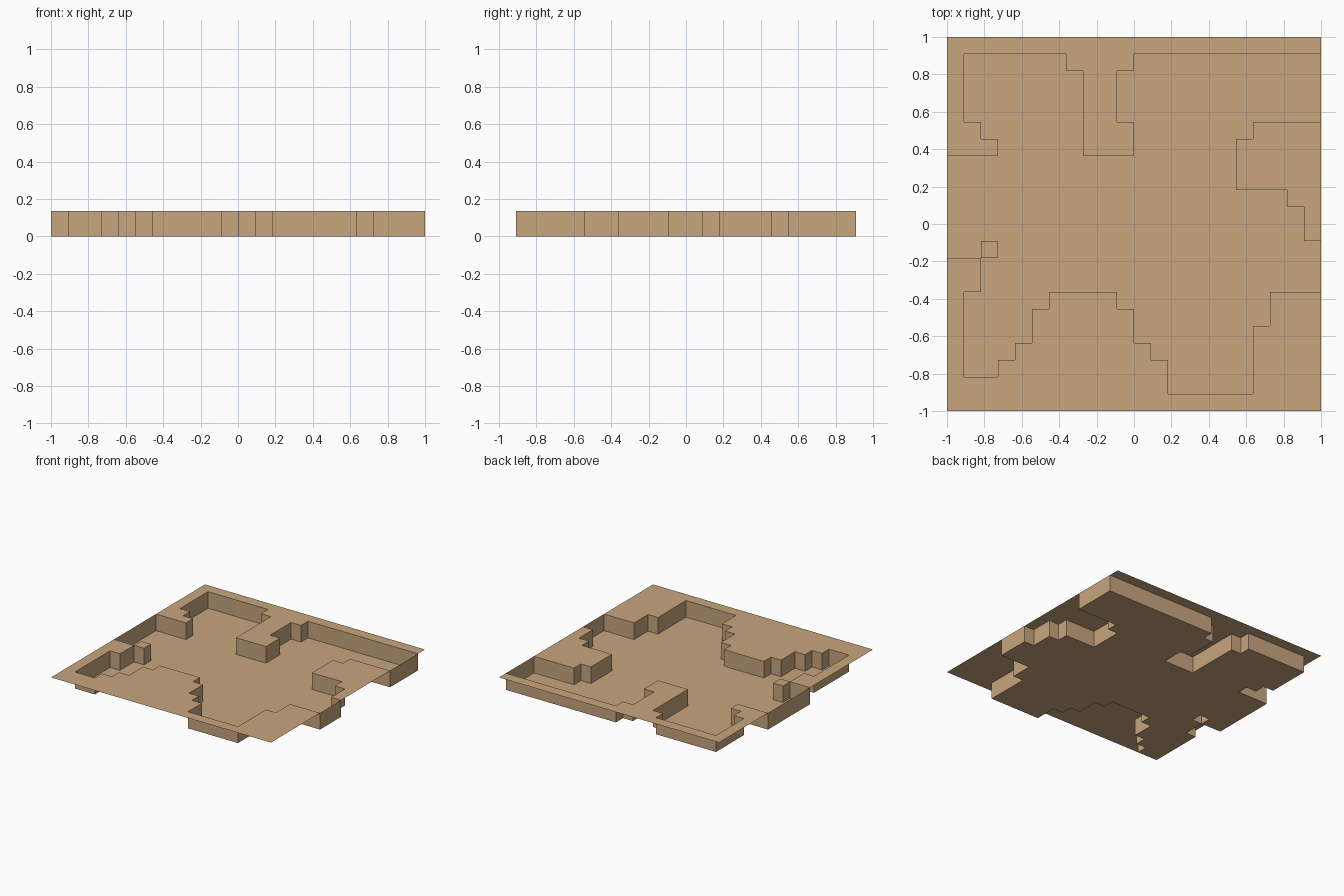
import bpy, bmesh

if "Cube" in bpy.data.objects:
    bpy.data.objects.remove(bpy.data.objects["Cube"])

N = 11                 # half the number of cells per side
S = 1.0 / N            # cell size
H = 1.5 * S            # wall height

# Outline of the sunken cave floor, in cell units
OUTLINE = [(-11, 4), (-8, 4), (-8, 5), (-9, 5), (-9, 6), (-10, 6), (-10, 10),
           (-4, 10), (-4, 9), (-3, 9), (-3, 4), (0, 4), (0, 6), (-1, 6),
           (-1, 9), (0, 9), (0, 10), (11, 10), (11, 6), (7, 6), (7, 5),
           (6, 5), (6, 2), (9, 2), (9, 1), (10, 1), (10, -1), (11, -1),
           (11, -4), (8, -4), (8, -6), (7, -6), (7, -10), (2, -10), (2, -8),
           (1, -8), (1, -7), (0, -7), (0, -5), (-1, -5), (-1, -4), (-5, -4),
           (-5, -5), (-6, -5), (-6, -7), (-7, -7), (-7, -8), (-8, -8),
           (-8, -9), (-10, -9), (-10, -4), (-9, -4), (-9, -2), (-11, -2)]
PILLAR = (-9, -2)      # lone raised cell


def is_floor(i, j):
    """Even-odd test: count the vertical outline edges left of the cell."""
    if (i, j) == PILLAR:
        return False
    inside = False
    for (x0, y0), (x1, y1) in zip(OUTLINE, OUTLINE[1:] + OUTLINE[:1]):
        if x0 == x1 and x0 <= i and min(y0, y1) <= j < max(y0, y1):
            inside = not inside
    return inside


mat = bpy.data.materials.new("sandstone")
mat.diffuse_color = (0.58, 0.38, 0.21, 1)
mat.use_nodes = True
mat.node_tree.nodes["Principled BSDF"].inputs["Base Color"].default_value = mat.diffuse_color


def make_object(name, quads):
    bm = bmesh.new()
    for quad in quads:
        bm.faces.new([bm.verts.new((x * S, y * S, z)) for x, y, z in quad])
    bmesh.ops.remove_doubles(bm, verts=bm.verts, dist=1e-4)
    mesh = bpy.data.meshes.new(name)
    bm.to_mesh(mesh)
    bm.free()
    mesh.materials.append(mat)
    obj = bpy.data.objects.new(name, mesh)
    bpy.context.collection.objects.link(obj)


cells = [(i, j) for i in range(-N, N) for j in range(-N, N)]
floor_cells = {c for c in cells if is_floor(*c)}


def tile(i, j, z):
    return [(i, j, z), (i + 1, j, z), (i + 1, j + 1, z), (i, j + 1, z)]


# Sunken floor and raised rock top
make_object("cave_floor", [tile(i, j, 0) for i, j in cells if (i, j) in floor_cells])
make_object("rock_top", [tile(i, j, H) for i, j in cells if (i, j) not in floor_cells])

# Walls on every floor border, facing the floor
walls = []
for i, j in floor_cells:
    sides = [((0, -1), (i, j), (i + 1, j)), ((1, 0), (i + 1, j), (i + 1, j + 1)),
             ((0, 1), (i + 1, j + 1), (i, j + 1)), ((-1, 0), (i, j + 1), (i, j))]
    for (di, dj), a, b in sides:
        if (i + di, j + dj) not in floor_cells:
            walls.append([(*b, 0), (*a, 0), (*a, H), (*b, H)])
make_object("cave_walls", walls)
